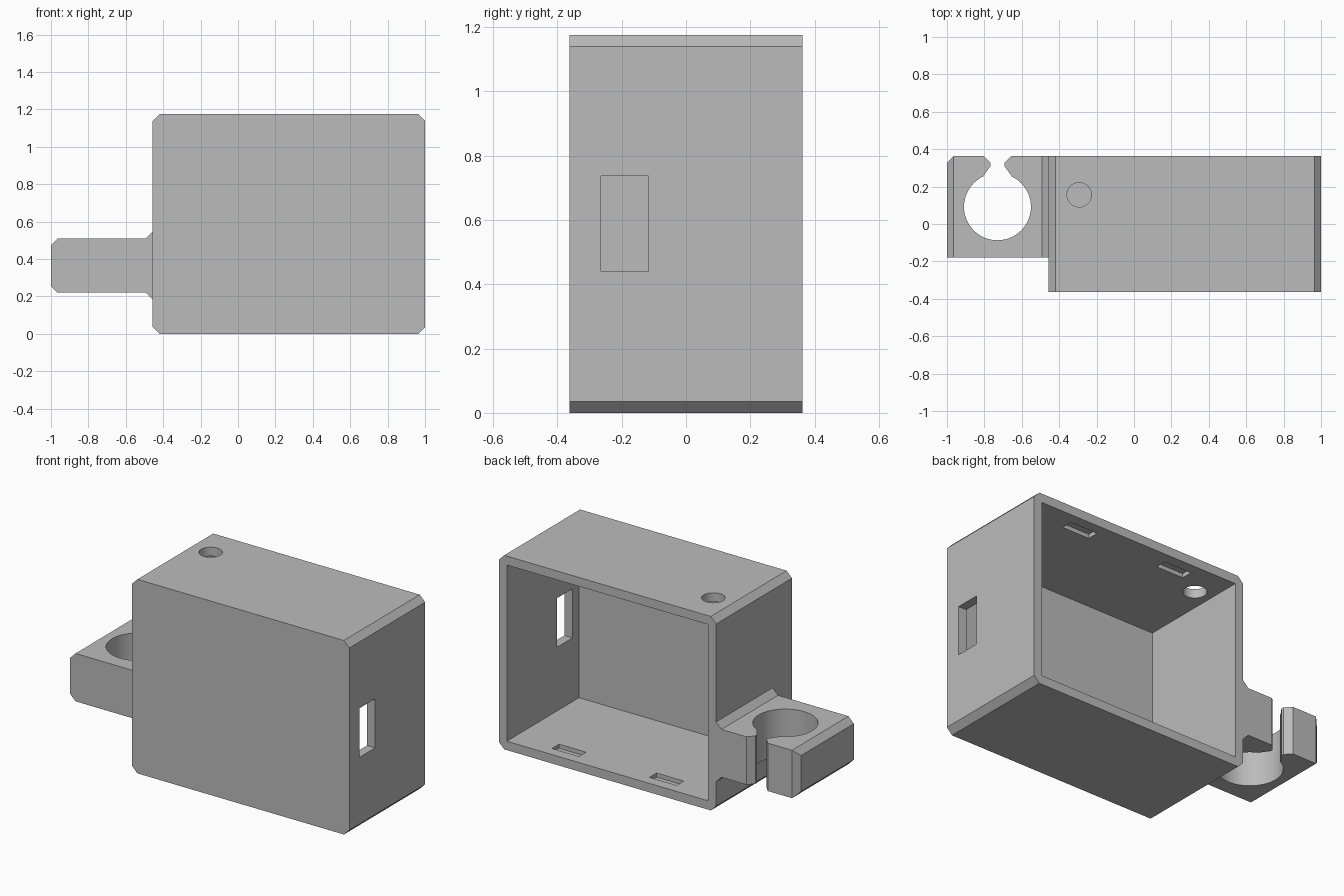
import bpy, bmesh, math
from mathutils import Vector

if "Cube" in bpy.data.objects:
    bpy.data.objects.remove(bpy.data.objects["Cube"])

grey = bpy.data.materials.new("plain_grey")
grey.use_nodes = True
grey.diffuse_color = (0.5, 0.5, 0.5, 1)
grey.node_tree.nodes["Principled BSDF"].inputs["Base Color"].default_value = (0.5, 0.5, 0.5, 1)


def prism(name, points, sweep):
    """Extrude a closed 3D outline along a vector."""
    bm = bmesh.new()
    face = bm.faces.new([bm.verts.new(p) for p in points])
    grown = bmesh.ops.extrude_face_region(bm, geom=[face])["geom"]
    moved = [v for v in grown if isinstance(v, bmesh.types.BMVert)]
    bmesh.ops.translate(bm, verts=moved, vec=Vector(sweep))
    bmesh.ops.recalc_face_normals(bm, faces=bm.faces)
    mesh = bpy.data.meshes.new(name)
    bm.to_mesh(mesh)
    bm.free()
    obj = bpy.data.objects.new(name, mesh)
    bpy.context.collection.objects.link(obj)
    mesh.materials.append(grey)
    return obj


def side_prism(name, outline, y0, y1):
    return prism(name, [(x, y0, z) for x, z in outline], (0, y1 - y0, 0))


def plan_prism(name, outline, z0, z1):
    return prism(name, [(x, y, z0) for x, y in outline], (0, 0, z1 - z0))


def block(name, x0, x1, y0, y1, z0, z1):
    return plan_prism(name, [(x0, y0), (x1, y0), (x1, y1), (x0, y1)], z0, z1)


def circle(cx, cy, r, n=64):
    return [(cx + r * math.cos(2 * math.pi * i / n),
             cy + r * math.sin(2 * math.pi * i / n)) for i in range(n)]


def combine(target, other, operation="DIFFERENCE"):
    """Apply a boolean and throw the helper away."""
    mod = target.modifiers.new("boolean", "BOOLEAN")
    mod.operation, mod.solver, mod.object = operation, "EXACT", other
    bpy.ops.object.select_all(action="DESELECT")
    bpy.context.view_layer.objects.active = target
    target.select_set(True)
    bpy.ops.object.modifier_apply(modifier=mod.name)
    bpy.data.objects.remove(other)


LEFT, RIGHT, BACK, TOP = -0.456, 1.0, 0.363, 1.175
CH, WALL, FRONT_WALL = 0.036, 0.054, 0.036
MID = (LEFT + RIGHT) / 2

# Case: chamfered block
case = side_prism("case_with_clip", [
    (LEFT + CH, 0), (RIGHT - CH, 0), (RIGHT, CH), (RIGHT, TOP - CH),
    (RIGHT - CH, TOP), (LEFT + CH, TOP), (LEFT, TOP - CH), (LEFT, CH)], -BACK, BACK)

# Clip arm: chamfered end, flared root reaching into the case wall
LOW, HIGH, ROOT = 0.22, 0.51, LEFT + 0.02
clip = side_prism("clip", [
    (-1, LOW + CH), (-1 + CH, LOW), (LEFT - CH, LOW), (LEFT, LOW - CH), (ROOT, LOW - CH),
    (ROOT, HIGH + CH), (LEFT, HIGH + CH), (LEFT - CH, HIGH), (-1 + CH, HIGH), (-1, HIGH - CH)],
    -0.178, BACK)

# Clip bore, snap mouth and bevelled outer corner
CX, CY = -0.73, 0.092
combine(clip, plan_prism("bore", circle(CX, CY, 0.179), 0, 1))
half = [(0.075, CY), (0.075, 0.257), (0.037, 0.31), (0.037, 0.326), (0.072, BACK), (0.072, 0.5)]
mouth = [(CX + x, y) for x, y in half] + [(CX - x, y) for x, y in reversed(half)]
combine(clip, plan_prism("mouth", mouth, 0, 1))
combine(clip, plan_prism("corner", [
    (-1 - CH, BACK - 2 * CH), (-1 + 2 * CH, BACK + CH), (-1 - CH, BACK + CH)], 0, 1))
combine(case, clip, "UNION")

# Cavity open at the back
combine(case, block("cavity", LEFT + WALL, RIGHT - WALL, FRONT_WALL - BACK, 0.5, WALL, TOP - WALL))

# Side window and top hole
combine(case, block("window", 0.9, 1.1, -0.265, -0.117, 0.44, 0.737))
combine(case, plan_prism("hole", circle(-0.293, 0.156, 0.065, 48), 1, 1.3))

# Lid catch recesses in floor and ceiling
DEEP = 0.025
for x in (MID - 0.327, MID + 0.327):
    for z0, z1 in ((WALL - DEEP, WALL + 0.03), (TOP - WALL - 0.03, TOP - WALL + DEEP)):
        combine(case, block("recess", x - 0.091, x + 0.091, 0.23, 0.298, z0, z1))

bpy.ops.object.select_all(action="DESELECT")
case.select_set(True)
bpy.context.view_layer.objects.active = case
bpy.ops.object.shade_smooth_by_angle(angle=math.radians(25))
